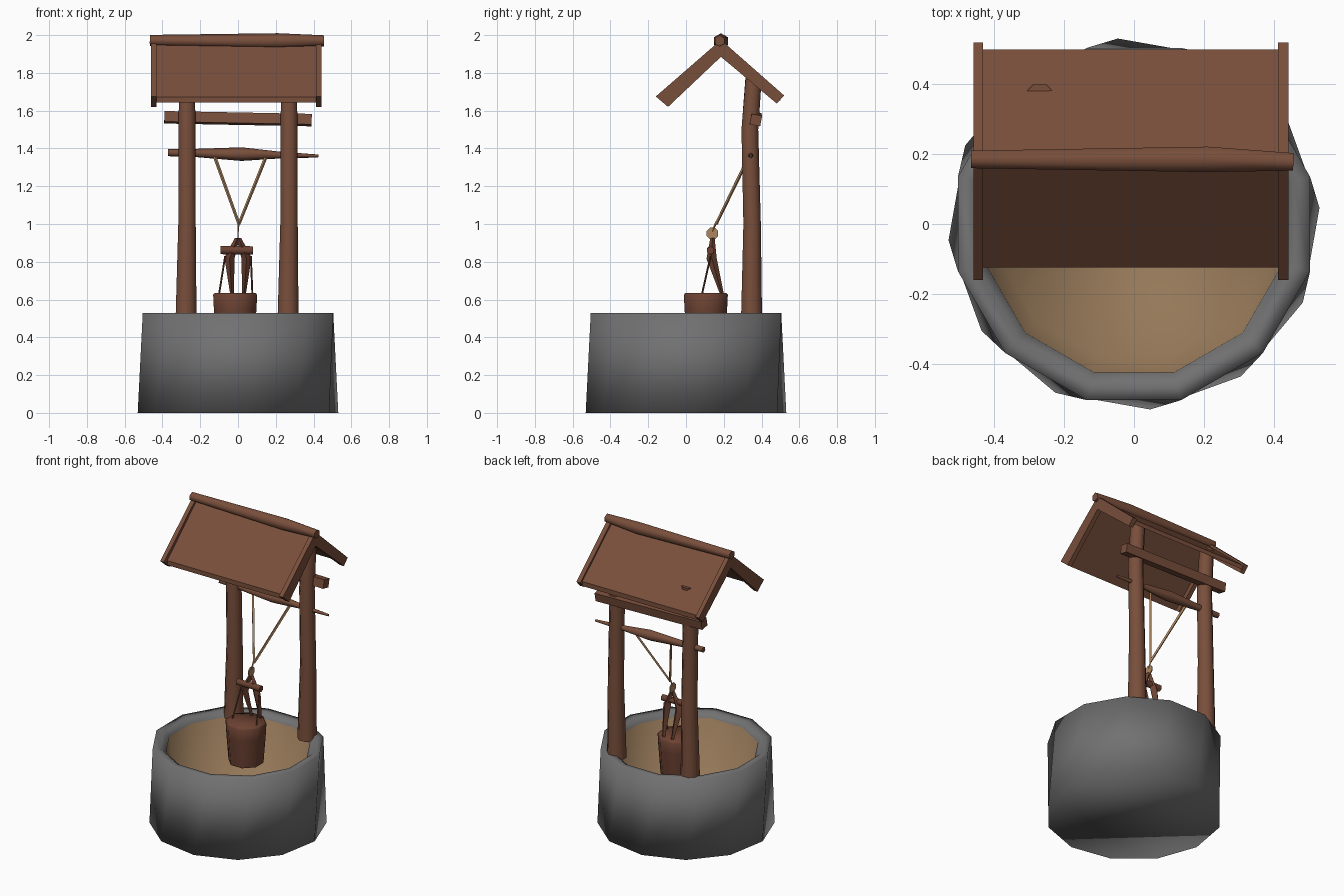
import bpy, bmesh, math
from mathutils import Vector

if "Cube" in bpy.data.objects:
    bpy.data.objects.remove(bpy.data.objects["Cube"])


def material(name, rgb):
    m = bpy.data.materials.new(name)
    m.diffuse_color = (*rgb, 1)
    m.use_nodes = True
    m.node_tree.nodes["Principled BSDF"].inputs["Base Color"].default_value = m.diffuse_color
    return m


WOOD = material("brown wood", (0.19, 0.077, 0.044))
DARK = material("dark bucket wood", (0.15, 0.054, 0.032))
STONE = material("grey stone", (0.165, 0.165, 0.165))
EARTH = material("tan earth", (0.30, 0.187, 0.098))
ROPE = material("tan rope", (0.42, 0.24, 0.115))


def finish(name, bm, mats, angle=40):
    bmesh.ops.recalc_face_normals(bm, faces=bm.faces[:])
    me = bpy.data.meshes.new(name)
    bm.to_mesh(me)
    bm.free()
    for m in mats:
        me.materials.append(m)
    for p in me.polygons:
        p.use_smooth = True
    if angle:
        me.set_sharp_from_angle(angle=math.radians(angle))
    ob = bpy.data.objects.new(name, me)
    bpy.context.collection.objects.link(ob)
    return ob


def skin(bm, rings):
    """Join successive vertex rings and cap both ends; returns the faces per band."""
    vs = [[bm.verts.new(p) for p in r] for r in rings]
    n = len(vs[0])
    bands = []
    for a, b in zip(vs, vs[1:]):
        bands.append([bm.faces.new((a[i], a[(i + 1) % n], b[(i + 1) % n], b[i]))
                      for i in range(n)])
    first, last = bm.faces.new(vs[0][::-1]), bm.faces.new(vs[-1])
    return bands, first, last


def tube(name, pts, radii, sides, mat, phase=0.0, angle=60):
    """Log, rope or bar along a path, with its own radius at each point."""
    pts = [Vector(p) for p in pts]
    d = (pts[-1] - pts[0]).normalized()
    u = d.cross(Vector((0, 1, 0)) if abs(d.y) < 0.8 else Vector((1, 0, 0))).normalized()
    v = d.cross(u)
    rings = []
    for p, r in zip(pts, radii):
        angs = [2 * math.pi * i / sides + phase for i in range(sides)]
        rings.append([p + u * r * math.cos(a) + v * r * math.sin(a) for a in angs])
    bm = bmesh.new()
    skin(bm, rings)
    return finish(name, bm, [mat], angle)


def slab(name, profile, x0, x1, mat):
    """Prism: a (y, z) profile pushed along x."""
    bm = bmesh.new()
    skin(bm, [[(x, y, z) for y, z in profile] for x in (x0, x1)])
    return finish(name, bm, [mat], 30)


# Stone wall: twisted 12-sided shell with a sloping rim and an earth interior
shell = [(0.533, 0.0, 5), (0.522, 0.53, 15), (0.475, 0.53, 15), (0.44, 0.50, 15), (0.395, 0.06, 15)]
bm = bmesh.new()
rings = [[(r * math.cos(math.radians(ph + 30 * i)), r * math.sin(math.radians(ph + 30 * i)), z)
          for i in range(12)] for r, z, ph in shell]
bands, base, floor = skin(bm, rings)
for f in bands[3] + [floor]:
    f.material_index = 1
finish("well_wall", bm, [STONE, EARTH], 100)

# Two posts, slightly bent
for side, s, top in (("left", -1, 1.785), ("right", 1, 1.765)):
    x = 0.27 * s
    tube(side + "_post",
         [(x - 0.005, 0.347, 0.50), (x, 0.35, 1.0), (x, 0.338, 1.5), (x, 0.358, top)],
         [0.06, 0.05, 0.048, 0.046], 8, WOOD, math.pi / 8)

# Cross beam and windlass axle
tube("cross_beam", [(-0.39, 0.365, 1.565), (0.39, 0.37, 1.55)], [0.04, 0.04], 4, WOOD, 0.6, 30)
tube("windlass_axle",
     [(-0.37, 0.343, 1.378), (-0.22, 0.343, 1.376), (0.02, 0.343, 1.37),
      (0.22, 0.343, 1.365), (0.425, 0.343, 1.36)],
     [0.019, 0.022, 0.036, 0.018, 0.008], 6, WOOD)

# Roof panels, gable boards and ridge log
slab("front_roof_panel", [(0.185, 1.955), (-0.125, 1.672), (-0.125, 1.642), (0.185, 1.925)],
     -0.435, 0.415, WOOD)
slab("back_roof_panel", [(0.185, 1.955), (0.50, 1.682), (0.50, 1.652), (0.185, 1.925)],
     -0.435, 0.42, WOOD)
for side, x0, x1 in (("left", -0.46, -0.432), ("right", 0.412, 0.442)):
    slab(side + "_front_gable_board",
         [(0.185, 1.975), (-0.16, 1.675), (-0.095, 1.62), (0.185, 1.885)], x0, x1, WOOD)
    slab(side + "_back_gable_board",
         [(0.185, 1.975), (0.52, 1.68), (0.48, 1.638), (0.185, 1.885)], x0, x1, WOOD)
tube("ridge_log", [(-0.467, 0.185, 1.972), (0.21, 0.185, 1.968), (0.456, 0.178, 1.97)],
     [0.029, 0.042, 0.029], 6, WOOD)

# Ropes from the axle down to a flat knot
for side, x in (("left", -0.125), ("right", 0.15)):
    tube(side + "_rope", [(x, 0.335, 1.36), (0.005, 0.16, 1.0)], [0.009, 0.008], 4, ROPE)
tube("rope_tail", [(0.003, 0.16, 1.01), (0.0, 0.14, 0.96)], [0.006, 0.004], 4, ROPE)
tube("rope_knot", [(-0.003, 0.14, 0.95), (0.003, 0.14, 0.95)], [0.033, 0.033], 8, ROPE, 0.4, 30)

# Bucket with its handle bars, toggle and side cords
c = (-0.015, 0.105)
tube("bucket", [(*c, 0.365), (*c, 0.55), (*c, 0.625), (*c, 0.635)],
     [0.108, 0.122, 0.126, 0.118], 8, DARK, math.pi / 8)
for side, s in (("left", -1), ("right", 1)):
    tube(side + "_handle_bar",
         [(0.005 * s, 0.14, 0.925), (0.045 * s, 0.135, 0.82), (0.032 * s, 0.19, 0.63)],
         [0.012, 0.027, 0.01], 4, DARK)
    tube(side + "_bucket_cord", [(0.068 * s, 0.13, 0.83), (-0.012 + 0.088 * s, 0.085, 0.63)],
         [0.005, 0.005], 4, DARK)
tube("handle_toggle", [(-0.092, 0.13, 0.862), (0.08, 0.13, 0.86)], [0.022, 0.022], 6, DARK)
